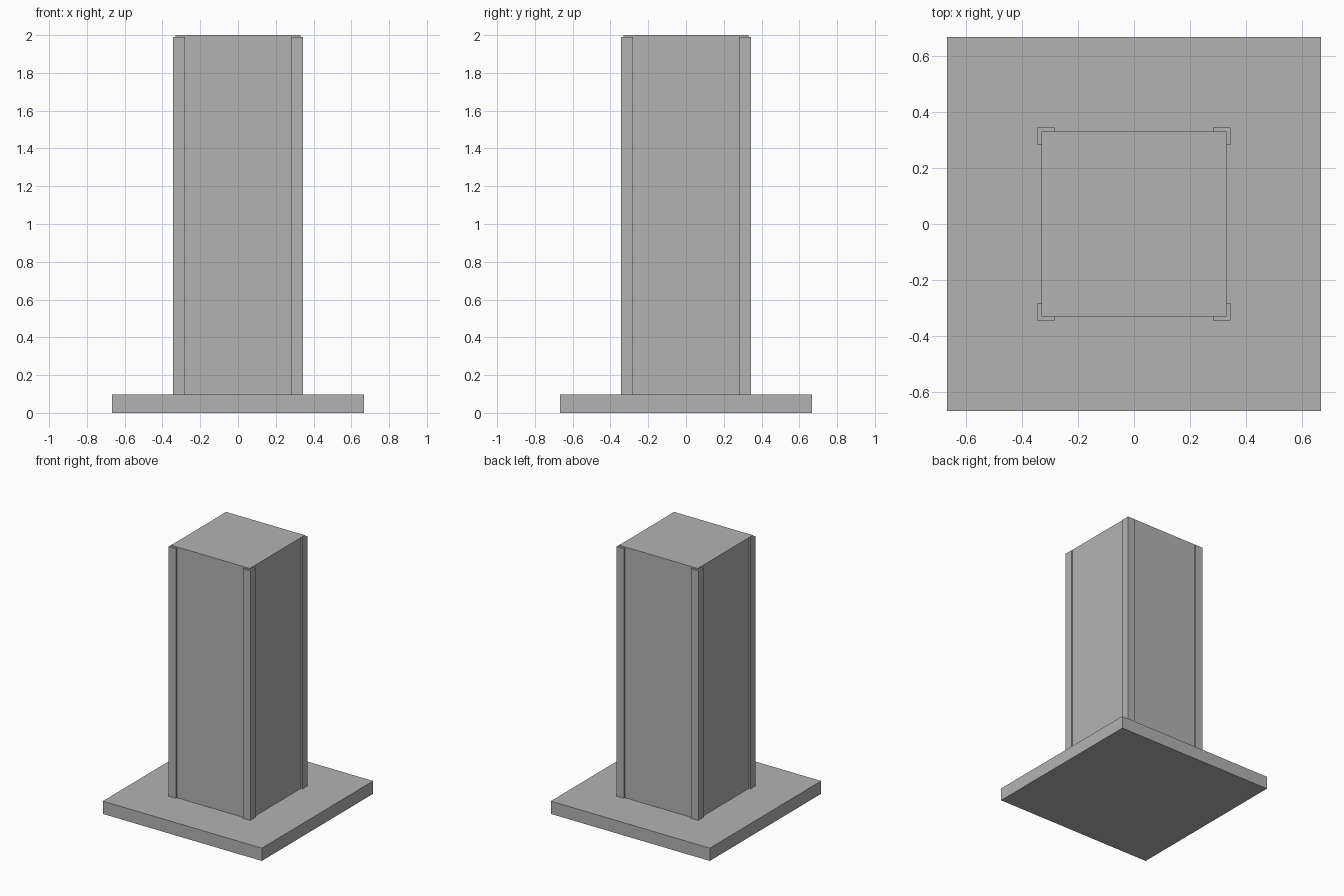
import bpy
import bmesh

cube = bpy.data.objects.get("Cube")
if cube:
    bpy.data.objects.remove(cube, do_unlink=True)

grey = bpy.data.materials.new("plain_grey")
grey.use_nodes = True
colour = (0.45, 0.45, 0.45, 1)
grey.diffuse_color = colour
grey.node_tree.nodes["Principled BSDF"].inputs["Base Color"].default_value = colour


def prism(name, outline, bottom, top):
    """Extrude a counter-clockwise outline from bottom to top."""
    bm = bmesh.new()
    face = bm.faces.new([bm.verts.new((x, y, bottom)) for x, y in outline])
    made = bmesh.ops.extrude_face_region(bm, geom=[face], use_keep_orig=True)
    verts = [v for v in made["geom"] if isinstance(v, bmesh.types.BMVert)]
    bmesh.ops.translate(bm, verts=verts, vec=(0, 0, top - bottom))
    bmesh.ops.recalc_face_normals(bm, faces=bm.faces)
    mesh = bpy.data.meshes.new(name)
    bm.to_mesh(mesh)
    bm.free()
    mesh.materials.append(grey)
    obj = bpy.data.objects.new(name, mesh)
    bpy.context.collection.objects.link(obj)
    return obj


def square(h):
    return [(-h, -h), (h, -h), (h, h), (-h, h)]


BASE, CORE, OUTER, LEG = 0.667, 0.33, 0.343, 0.281
BASE_TOP, GUARD_TOP, CORE_TOP = 0.097, 1.99, 2.0

# Floor plate and square column
prism("base_plate", square(BASE), 0, BASE_TOP)
prism("column", square(CORE), BASE_TOP, CORE_TOP)

# L-shaped guards wrapping the four corners
angle = [(LEG, CORE), (CORE, CORE), (CORE, LEG),
         (OUTER, LEG), (OUTER, OUTER), (LEG, OUTER)]
for end, sy in (("front", -1), ("back", 1)):
    for side, sx in (("right", -1), ("left", 1)):
        prism(f"corner_guard_{end}_{side}",
              [(x * sx, y * sy) for x, y in angle], BASE_TOP, GUARD_TOP)
